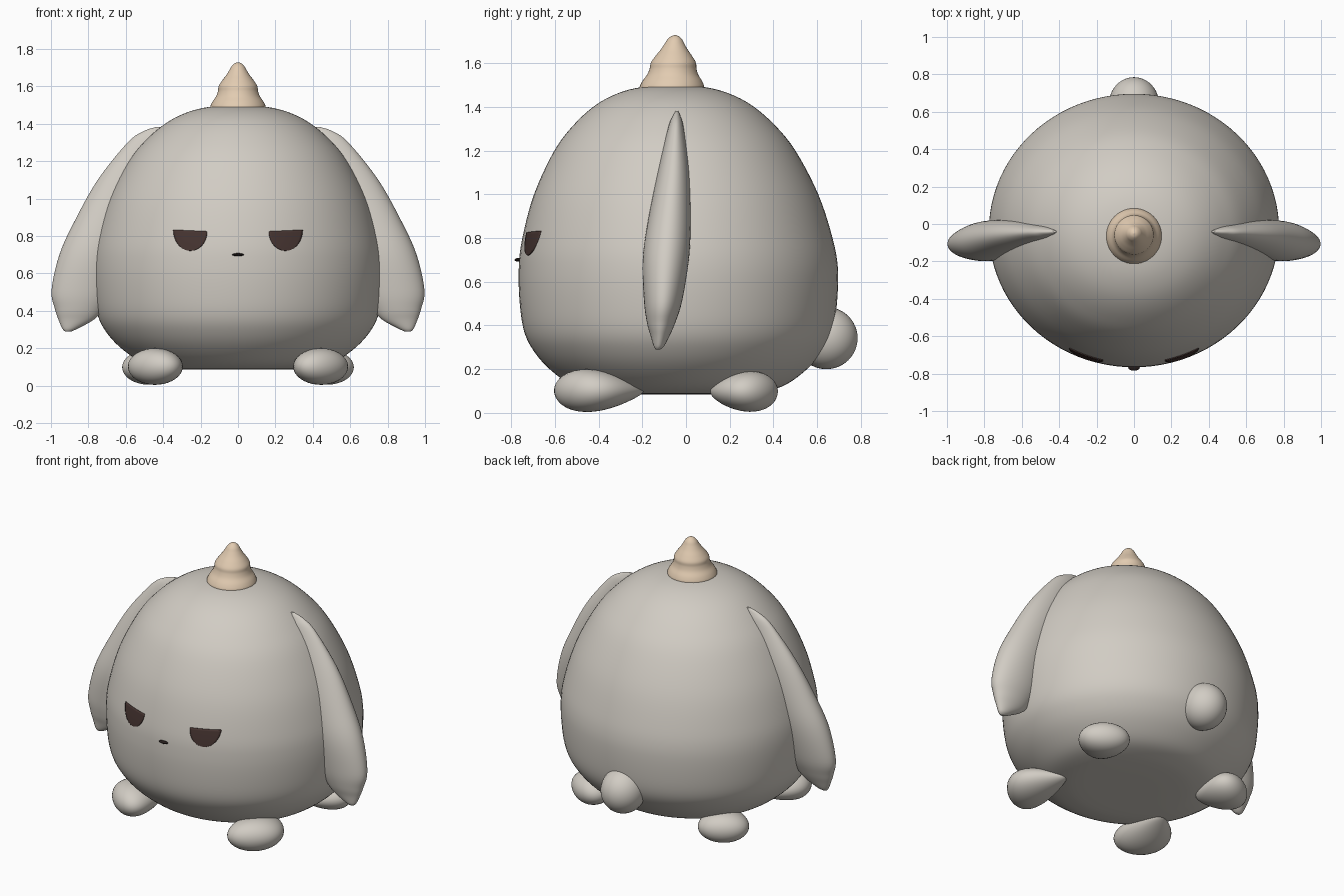
import bpy, bmesh, math
from mathutils import Matrix, Vector

cube = bpy.data.objects.get("Cube")
if cube:
    bpy.data.objects.remove(cube)


def material(name, rgb):
    m = bpy.data.materials.new(name)
    m.use_nodes = True
    m.diffuse_color = (*rgb, 1)
    bsdf = m.node_tree.nodes["Principled BSDF"]
    bsdf.inputs["Base Color"].default_value = (*rgb, 1)
    bsdf.inputs["Roughness"].default_value = 0.7
    return m


FUR = material("warm grey", (0.64, 0.605, 0.55))
HORN = material("sand", (0.76, 0.6, 0.44))
DARK = material("dark brown", (0.06, 0.034, 0.03))
BLACK = material("near black", (0.018, 0.012, 0.011))


def finish(name, bm, mat, mirror=False, angle=50):
    """Turn a bmesh into a smooth object, optionally mirrored across x."""
    bmesh.ops.recalc_face_normals(bm, faces=bm.faces)
    mesh = bpy.data.meshes.new(name)
    bm.to_mesh(mesh)
    bm.free()
    mesh.materials.append(mat)
    ob = bpy.data.objects.new(name, mesh)
    bpy.context.collection.objects.link(ob)
    bpy.ops.object.select_all(action="DESELECT")
    ob.select_set(True)
    bpy.context.view_layer.objects.active = ob
    bpy.ops.object.shade_smooth_by_angle(angle=math.radians(angle))
    if mirror:
        ob.modifiers.new("Mirror", "MIRROR").use_mirror_merge = False
    return ob


def spline(rows, steps=5):
    """Catmull-Rom refinement of a list of tuples."""
    pts = [Vector(r) for r in rows]
    pts = [pts[0]] + pts + [pts[-1]]
    out = []
    for a, b, c, d in zip(pts, pts[1:], pts[2:], pts[3:]):
        for i in range(steps):
            t = i / steps
            out.append(b + (c - a) * (t / 2) + (a * 2 - b * 5 + c * 4 - d) * (t * t / 2)
                       + (b * 3 - a - c * 3 + d) * (t ** 3 / 2))
    return out + [pts[-1]]


def loft(name, rows, mat, seg=64, mirror=False):
    """Stack elliptical rings given as (z, centre x, centre y, radius x, radius y)."""
    bm = bmesh.new()
    rings = []
    for z, cx, cy, rx, ry in rows:
        angles = [2 * math.pi * i / seg for i in range(seg)]
        rings.append([bm.verts.new((cx + max(rx, 1e-4) * math.cos(a),
                                    cy + max(ry, 1e-4) * math.sin(a), z)) for a in angles])
    for lo, hi in zip(rings, rings[1:]):
        for i in range(seg):
            j = (i + 1) % seg
            bm.faces.new((lo[i], lo[j], hi[j], hi[i]))
    bm.faces.new(rings[0])
    bm.faces.new(rings[-1])
    return finish(name, bm, mat, mirror)


def egg(name, centre, radii, mat, turn=0, taper=0, mirror=False):
    """Ellipsoid whose thick end points to -y, turned about z by the given angle."""
    bm = bmesh.new()
    bmesh.ops.create_uvsphere(bm, u_segments=40, v_segments=24, radius=1,
                              matrix=Matrix.Rotation(math.pi / 2, 4, "X"))
    peak = max(math.sqrt(1 - t * t) * (1 + taper * t) for t in [i / 50 for i in range(50)])
    for v in bm.verts:
        k = (1 - taper * v.co.y) / peak
        v.co = Vector((v.co.x * k, v.co.y, v.co.z * k))
    bm.transform(Matrix.Translation(centre) @ Matrix.Diagonal((*radii, 1))
                 @ Matrix.Rotation(math.radians(turn), 4, "Z"))
    return finish(name, bm, mat, mirror)


# Body: egg with a flat base, slightly shallower front to back
DEPTH = 0.942
profile = spline([(0, 0.085), (0.28, 0.086), (0.41, 0.097), (0.52, 0.128), (0.625, 0.2),
                  (0.7, 0.28), (0.748, 0.37), (0.77, 0.5), (0.775, 0.66), (0.753, 0.8),
                  (0.69, 1), (0.585, 1.2), (0.485, 1.32), (0.375, 1.41),
                  (0.26, 1.465), (0.14, 1.492), (0, 1.5)])


def centre_y(z):
    return -0.035 - 0.025 * max(0, (z - 0.66) / 0.85)


loft("body", [(z, 0, centre_y(z), r, r * DEPTH) for r, z in profile], FUR, 96)


def front_y(x, z):
    """Depth of the front of the body at x, z."""
    for (r0, z0), (r1, z1) in zip(profile, profile[1:]):
        if z0 <= z <= z1:
            r = r0 + (r1 - r0) * (z - z0) / (z1 - z0)
            return centre_y(z) - DEPTH * math.sqrt(r * r - x * x)


# Horn: softly stepped cone leaning back a little
horn = spline([(0.14, 1.474), (0.148, 1.49), (0.137, 1.517), (0.117, 1.547), (0.107, 1.575),
               (0.103, 1.602), (0.084, 1.632), (0.063, 1.66), (0.047, 1.685),
               (0.035, 1.706), (0.019, 1.722), (0, 1.729)])
loft("horn", [(z, 0, -0.065 + 0.06 * (z - 1.48), r, r) for r, z in horn], HORN, 48)

# Ears: flat drooping lobes, rows of z, inner x, outer x, back y, front y
ear = spline([(0.29, 0.89, 0.925, -0.118, -0.138), (0.306, 0.855, 0.94, -0.1, -0.148),
              (0.353, 0.77, 0.96, -0.075, -0.162), (0.41, 0.72, 0.979, -0.05, -0.178),
              (0.51, 0.66, 0.997, -0.018, -0.192), (0.7, 0.61, 0.955, 0.013, -0.198),
              (0.877, 0.56, 0.875, 0.021, -0.174), (1.1, 0.47, 0.75, 0.015, -0.13),
              (1.3, 0.4, 0.59, -0.01, -0.083), (1.36, 0.395, 0.505, -0.026, -0.06),
              (1.382, 0.41, 0.44, -0.036, -0.046)])
loft("ears", [(z, (a + b) / 2, (c + d) / 2, (b - a) / 2, (c - d) / 2)
              for z, a, b, c, d in ear], FUR, 48, True)

# Feet and tail
egg("front_feet", (0.42, -0.385, 0.102), (0.152, 0.206, 0.098), FUR, 25, 0.5, True)
egg("back_feet", (0.455, 0.255, 0.098), (0.15, 0.156, 0.093), FUR, 150, 0.35, True)
egg("tail", (0, 0.642, 0.342), (0.134, 0.143, 0.142), FUR)

# Eyes: half-closed plates that follow the body
bm = bmesh.new()
N = 14
grid = []
for i in range(N + 1):
    s = math.sin(math.pi / 2 * i / N)
    half = max(0.0905 * math.sqrt(max(0, 1 - s * s)), 0.001)
    row = []
    for j in range(N + 1):
        u = 2 * j / N - 1
        x = 0.256 + half * u
        z = 0.829 - 0.108 * s + 0.004 * u * (1 - s)
        row.append(bm.verts.new((x, front_y(x, z) - 0.005, z)))
    grid.append(row)
for a, b in zip(grid, grid[1:]):
    for j in range(N):
        bm.faces.new((a[j], a[j + 1], b[j + 1], b[j]))
eyes = finish("eyes", bm, DARK, True)
solid = eyes.modifiers.new("Thickness", "SOLIDIFY")
solid.thickness = 0.008
solid.offset = -1 if eyes.data.polygons[0].normal.y < 0 else 1

# Nose
egg("nose", (0, front_y(0, 0.7) - 0.005, 0.7), (0.031, 0.016, 0.008), BLACK)
